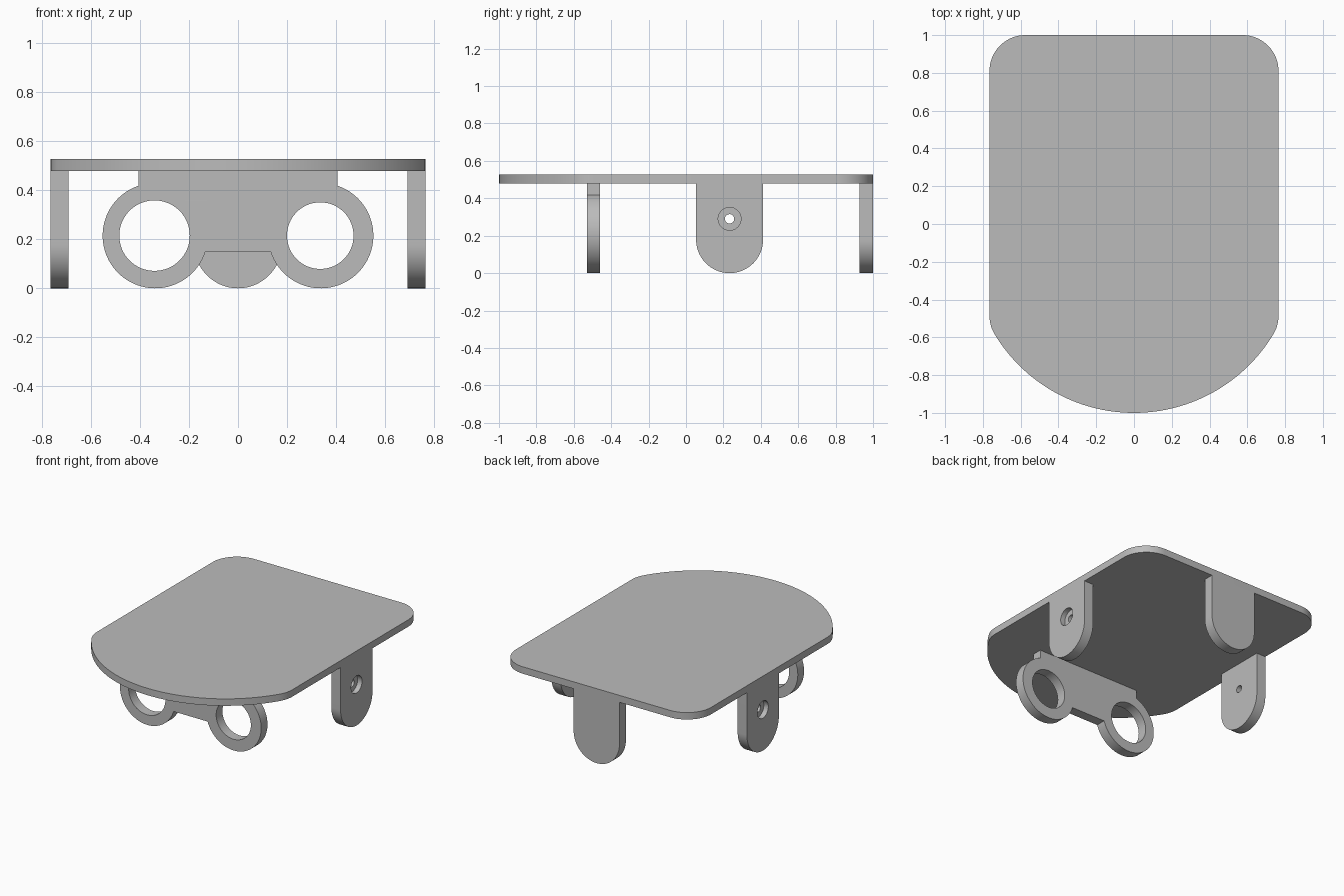
import bpy, bmesh
from math import sin, cos, radians, degrees, asin, acos, sqrt
from mathutils import Matrix

cube = bpy.data.objects.get("Cube")
if cube:
    bpy.data.objects.remove(cube, do_unlink=True)

grey = bpy.data.materials.new("grey plastic")
grey.use_nodes = True
COLOUR = (0.5, 0.5, 0.5, 1)
grey.diffuse_color = COLOUR
grey.node_tree.nodes["Principled BSDF"].inputs["Base Color"].default_value = COLOUR

# Sketch planes: local profile axes mapped to the world
FLAT = Matrix.Identity(4)
FACING_FRONT = Matrix.Rotation(radians(90), 4, 'X')
FACING_SIDE = Matrix(((0, 0, 1, 0), (1, 0, 0, 0), (0, 1, 0, 0), (0, 0, 0, 1)))


def arc(cx, cy, r, start, end, steps=32):
    """Points along an arc, angles in degrees."""
    angles = [radians(start + (end - start) * i / steps) for i in range(steps + 1)]
    return [(cx + r * cos(a), cy + r * sin(a)) for a in angles]


def circle(cx, cy, r, steps=64):
    return arc(cx, cy, r, 0, 360, steps)[:-1]


def extrude(name, loops, thickness, plane, centre):
    """Fill closed loops (inner ones become holes) and extrude about the centre."""
    curve = bpy.data.curves.new(name, 'CURVE')
    curve.dimensions = '2D'
    curve.fill_mode = 'BOTH'
    curve.extrude = thickness / 2
    for loop in loops:
        spline = curve.splines.new('POLY')
        spline.points.add(len(loop) - 1)
        for point, (u, v) in zip(spline.points, loop):
            point.co = (u, v, 0, 1)
        spline.use_cyclic_u = True
    temp = bpy.data.objects.new("profile", curve)
    bpy.context.collection.objects.link(temp)
    graph = bpy.context.evaluated_depsgraph_get()
    mesh = bpy.data.meshes.new_from_object(temp.evaluated_get(graph))
    bpy.data.objects.remove(temp, do_unlink=True)
    bm = bmesh.new()
    bm.from_mesh(mesh)
    bmesh.ops.remove_doubles(bm, verts=bm.verts, dist=0.0001)
    bmesh.ops.recalc_face_normals(bm, faces=bm.faces)
    bmesh.ops.transform(bm, matrix=Matrix.Translation(centre) @ plane, verts=bm.verts)
    bm.to_mesh(mesh)
    bm.free()
    mesh.materials.clear()
    mesh.materials.append(grey)
    obj = bpy.data.objects.new(name, mesh)
    bpy.context.collection.objects.link(obj)
    return obj


def cut(obj, cutter):
    mod = obj.modifiers.new("cut", 'BOOLEAN')
    mod.operation = 'DIFFERENCE'
    mod.solver = 'EXACT'
    mod.object = cutter
    cutter.hide_render = True
    graph = bpy.context.evaluated_depsgraph_get()
    mesh = bpy.data.meshes.new_from_object(obj.evaluated_get(graph))
    obj.modifiers.clear()
    obj.data = mesh
    bpy.data.objects.remove(cutter, do_unlink=True)


UNDER, TOP = 0.478, 0.527
HALF_W, CORNER = 0.765, 0.19

# Top plate: rounded back corners, broad curved front blended into the sides
nose_r = 0.862
nose_y = nose_r - 1
cx = HALF_W - CORNER
dy = sqrt((nose_r - CORNER) ** 2 - cx ** 2)
turn = degrees(asin(dy / (nose_r - CORNER)))
outline = (arc(cx, 1 - CORNER, CORNER, 0, 90)
           + arc(-cx, 1 - CORNER, CORNER, 90, 180)
           + arc(-cx, nose_y - dy, CORNER, 180, 180 + turn, 12)
           + arc(0, nose_y, nose_r, 180 + turn, 360 - turn, 64)[1:-1]
           + arc(cx, nose_y - dy, CORNER, 360 - turn, 360, 12))
parts = [extrude("top_plate", [outline], TOP - UNDER, FLAT, (0, 0, (TOP + UNDER) / 2))]

# Front bracket: two open rings joined by a web under the plate
ring_x, ring_z, ring_r, web_z, web_x = 0.338, 0.215, 0.215, 0.15, 0.407
low = degrees(asin((ring_z - web_z) / ring_r))
high = degrees(acos((web_x - ring_x) / ring_r))
right_half = arc(ring_x, ring_z, ring_r, 180 + low, 360 + high, 64) + [(web_x, UNDER)]
left_half = [(-x, z) for x, z in reversed(right_half)]
bracket = [right_half + left_half,
           circle(-0.341, ring_z, 0.144), circle(0.336, ring_z, 0.136)]
parts.append(extrude("front_ring_bracket", bracket, 0.07, FACING_FRONT, (0, -0.495, 0)))

# Legs with rounded feet
LEG_R, LEG_T, LEG_Y = 0.179, 0.072, 0.233


def leg_outline(u):
    return [(u + LEG_R, UNDER), (u - LEG_R, UNDER)] + arc(u, LEG_R, LEG_R, 180, 360, 48)


parts.append(extrude("back_leg", [leg_outline(0)], LEG_T, FACING_FRONT, (0, 1 - LEG_T / 2, 0)))

# Side legs with a screw hole, counterbored on the outer face
for side, name in ((1, "left_leg"), (-1, "right_leg")):
    leg = extrude(name, [leg_outline(LEG_Y), circle(LEG_Y, 0.29, 0.025, 32)], LEG_T,
                  FACING_SIDE, (side * (HALF_W - LEG_T / 2), 0, 0))
    bore = extrude("bore_cutter", [circle(LEG_Y, 0.29, 0.061, 48)], 0.07,
                   FACING_SIDE, (side * HALF_W, 0, 0))
    cut(leg, bore)
    parts.append(leg)

# Smooth the curved walls, keep the rims sharp
bpy.ops.object.select_all(action='DESELECT')
for obj in parts:
    obj.select_set(True)
bpy.context.view_layer.objects.active = parts[0]
bpy.ops.object.shade_smooth_by_angle(angle=radians(30))
